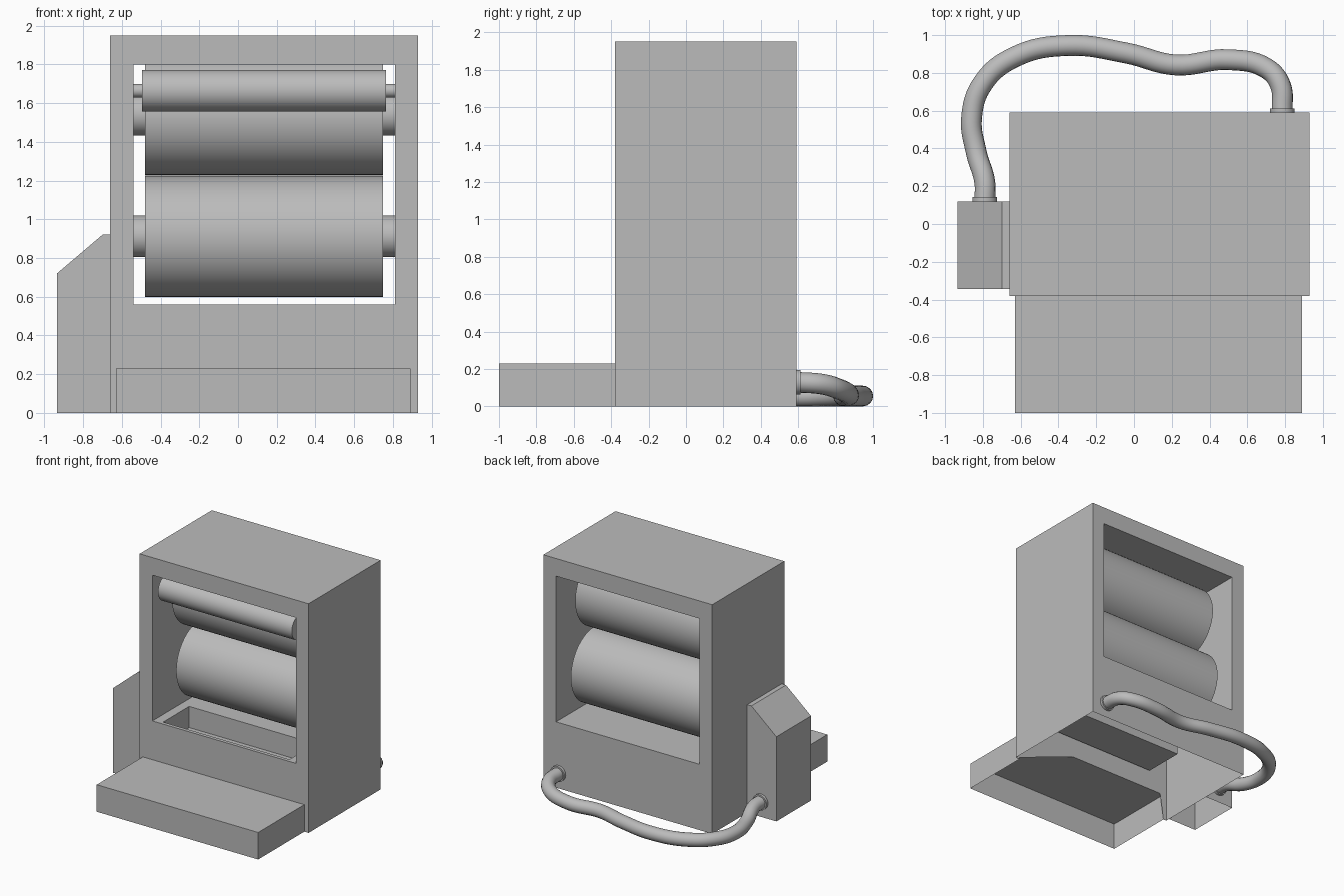
import bpy, bmesh, math
from mathutils import Matrix, Vector

if "Cube" in bpy.data.objects:
    bpy.data.objects.remove(bpy.data.objects["Cube"])

grey = bpy.data.materials.new("plain grey")
grey.diffuse_color = (0.5, 0.5, 0.5, 1)
grey.use_nodes = True
grey.node_tree.nodes["Principled BSDF"].inputs["Base Color"].default_value = grey.diffuse_color


def finish(name, bm, smooth=False):
    bmesh.ops.remove_doubles(bm, verts=bm.verts, dist=1e-4)
    bmesh.ops.recalc_face_normals(bm, faces=bm.faces)
    me = bpy.data.meshes.new(name)
    bm.to_mesh(me)
    bm.free()
    me.materials.append(grey)
    ob = bpy.data.objects.new(name, me)
    bpy.context.collection.objects.link(ob)
    if smooth:
        bpy.ops.object.select_all(action='DESELECT')
        ob.select_set(True)
        bpy.context.view_layer.objects.active = ob
        bpy.ops.object.shade_smooth_by_angle(angle=math.radians(35))
    return ob


def face(bm, pts):
    bm.faces.new([bm.verts.new(p) for p in pts])


def bridge(bm, a, b, skip=()):
    """Quads between two matching closed loops."""
    n = len(a)
    for i in range(n):
        if i not in skip:
            j = (i + 1) % n
            face(bm, [a[i], a[j], b[j], b[i]])


def rect_xz(x0, x1, z0, z1, y):
    return [(x0, y, z0), (x1, y, z0), (x1, y, z1), (x0, y, z1)]


def rect_xy(x0, x1, y0, y1, z):
    return [(x0, y0, z), (x1, y0, z), (x1, y1, z), (x0, y1, z)]


def cylinder(name, centre, r, length, axis, seg=48):
    bm = bmesh.new()
    rot = Vector((0, 0, 1)).rotation_difference(Vector(axis)).to_matrix().to_4x4()
    bmesh.ops.create_cone(bm, cap_ends=True, segments=seg, radius1=r, radius2=r,
                          depth=length, matrix=Matrix.Translation(centre) @ rot)
    return finish(name, bm, True)


# Housing: open-bottomed shell with a window passing right through
X0, X1, Y0, Y1, H = -0.66, 0.93, -0.38, 0.59, 1.95
WX0, WX1, WZ0, WZ1 = -0.54, 0.81, 0.56, 1.80
bm = bmesh.new()
out_f, out_b = rect_xz(X0, X1, 0, H, Y0), rect_xz(X0, X1, 0, H, Y1)
win_f, win_b = rect_xz(WX0, WX1, WZ0, WZ1, Y0), rect_xz(WX0, WX1, WZ0, WZ1, Y1)
bridge(bm, out_f, out_b, skip=(0,))      # sides and top
bridge(bm, out_b, win_b)                 # back frame
bridge(bm, out_f, win_f, skip=(0,))      # front frame, with a tray opening below
face(bm, [out_f[0], (-0.63, Y0, 0), (-0.63, Y0, 0.23), (0.89, Y0, 0.23),
          (0.89, Y0, 0), out_f[1], win_f[1], win_f[0]])
bridge(bm, win_f, win_b, skip=(0,))      # window sides and ceiling
# Sill with a sunken trough
pit_top = rect_xy(-0.46, 0.73, -0.35, 0.0, WZ0)
pit_low = rect_xy(-0.46, 0.73, -0.35, 0.0, 0.38)
bridge(bm, rect_xy(WX0, WX1, Y0, Y1, WZ0), pit_top)
bridge(bm, pit_top, pit_low)
face(bm, pit_low)
finish("housing", bm)

# Front tray: open underneath and towards the housing
bm = bmesh.new()
top = rect_xy(-0.63, 0.89, -1.0, Y0, 0.23)
bridge(bm, top, rect_xy(-0.63, 0.89, -1.0, Y0, 0), skip=(2,))
face(bm, top)
finish("front_tray", bm)

# Side box with sloped shoulder, open underneath
bm = bmesh.new()
profile = [(-0.935, 0), (-0.935, 0.72), (-0.70, 0.92), (X0, 0.92), (X0, 0)]
near = [(x, -0.345, z) for x, z in profile]
far = [(x, 0.12, z) for x, z in profile]
bridge(bm, near, far, skip=(3, 4))
face(bm, near)
face(bm, far)
finish("side_box", bm)

# Rollers and axles: name, y, z, roller radius, axle radius, roller length
for name, y, z, r, ar, length in (
        ("lower_roller", 0.167, 0.912, 0.313, 0.107, 1.228),
        ("upper_roller", 0.11, 1.54, 0.311, 0.107, 1.228),
        ("small_roller", -0.26, 1.664, 0.108, 0.035, 1.26)):
    cylinder(name, (0.134, y, z), r, length, (1, 0, 0), 64)
    cylinder(name + "_axle", (0.135, y, z), ar, WX1 - WX0, (1, 0, 0))

# Hose collars
cylinder("side_box_collar", (-0.79, 0.13, 0.13), 0.066, 0.024, (0, 1, 0), 32)
cylinder("housing_collar", (0.785, 0.60, 0.13), 0.066, 0.024, (0, 1, 0), 32)

# Hose lying on the floor behind the machine
path = [(-0.79, 0.12, 0.13), (-0.79, 0.22, 0.12), (-0.835, 0.38, 0.07),
        (-0.86, 0.56, 0.056), (-0.80, 0.745, 0.056), (-0.63, 0.885, 0.056),
        (-0.35, 0.945, 0.056), (-0.04, 0.905, 0.056), (0.22, 0.842, 0.056),
        (0.50, 0.87, 0.062), (0.70, 0.825, 0.09), (0.775, 0.735, 0.118),
        (0.785, 0.59, 0.13)]
cu = bpy.data.curves.new("hose", 'CURVE')
cu.dimensions = '3D'
cu.bevel_depth = 0.055
cu.bevel_resolution = 6
cu.resolution_u = 8
sp = cu.splines.new('BEZIER')
sp.bezier_points.add(len(path) - 1)
for bp, co in zip(sp.bezier_points, path):
    bp.co = co
    bp.handle_left_type = bp.handle_right_type = 'AUTO'
sp.use_smooth = True
cu.materials.append(grey)
hose = bpy.data.objects.new("hose", cu)
bpy.context.collection.objects.link(hose)
bpy.ops.object.select_all(action='DESELECT')
hose.select_set(True)
bpy.context.view_layer.objects.active = hose
bpy.ops.object.convert(target='MESH')
